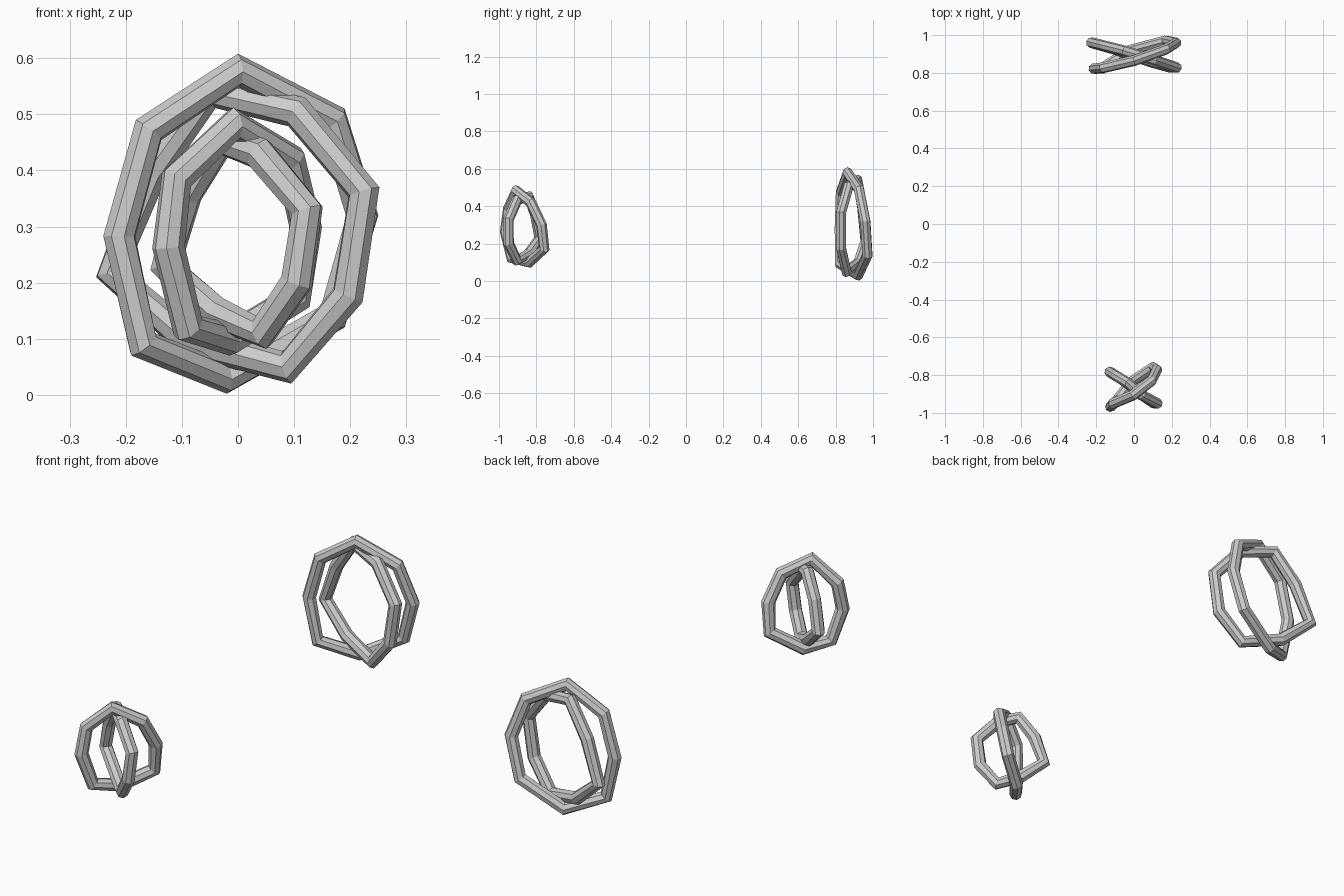
import bpy, bmesh
from math import cos, sin, tau
from mathutils import Vector

if "Cube" in bpy.data.objects:
    bpy.data.objects.remove(bpy.data.objects["Cube"])

SIDES = 8


def hoop(name, path, r=0.03):
    """Faceted ring of tube radius r whose outer corners follow the closed path."""
    pts = [Vector(p) for p in path]
    count = len(pts)
    c = sum(pts, Vector()) / count
    bm = bmesh.new()
    rings = []
    for i, p in enumerate(pts):
        t = (pts[(i + 1) % count] - pts[i - 1]).normalized()
        d = p - c
        d = (d - t * d.dot(t)).normalized()      # outward, square to the tube
        n = t.cross(d)
        ring = []
        for j in range(SIDES):
            a = tau * j / SIDES
            ring.append(bm.verts.new(p + d * r * (cos(a) - 1) + n * 0.95 * r * sin(a)))
        rings.append(ring)
    for i in range(count):
        q, w = rings[i], rings[(i + 1) % count]
        for j in range(SIDES):
            k = (j + 1) % SIDES
            bm.faces.new((q[j], w[j], w[k], q[k]))
    bmesh.ops.recalc_face_normals(bm, faces=bm.faces)
    mesh = bpy.data.meshes.new(name)
    bm.to_mesh(mesh)
    bm.free()
    bpy.context.collection.objects.link(bpy.data.objects.new(name, mesh))


# Large interlocked pair at the back (right, then round over the top)
hoop("large_hoop_a", [(.25, .968, .32), (.19, .93, .51), (0, .862, .608), (-.182, .82, .49),
                      (-.24, .813, .283), (-.19, .815, .07), (-.02, .925, .002), (.19, .98, .12)])
hoop("large_hoop_b", [(.252, .82, .37), (.12, .865, .53), (-.06, .92, .567), (-.18, .95, .41),
                      (-.253, .968, .21), (-.10, .925, .07), (.095, .855, .02), (.222, .82, .165)])

# Small interlocked pair at the front
hoop("small_hoop_a", [(.144, -.755, .305), (.112, -.82, .44), (-.008, -.913, .512), (-.13, -.965, .40),
                      (-.147, -.985, .26), (-.105, -.945, .098), (-.015, -.83, .07), (.12, -.74, .155)])
hoop("small_hoop_b", [(.147, -.965, .338), (.05, -.915, .456), (-.04, -.835, .48), (-.115, -.79, .37),
                      (-.152, -.767, .22), (-.05, -.83, .12), (.05, -.91, .082), (.127, -.965, .19)])
